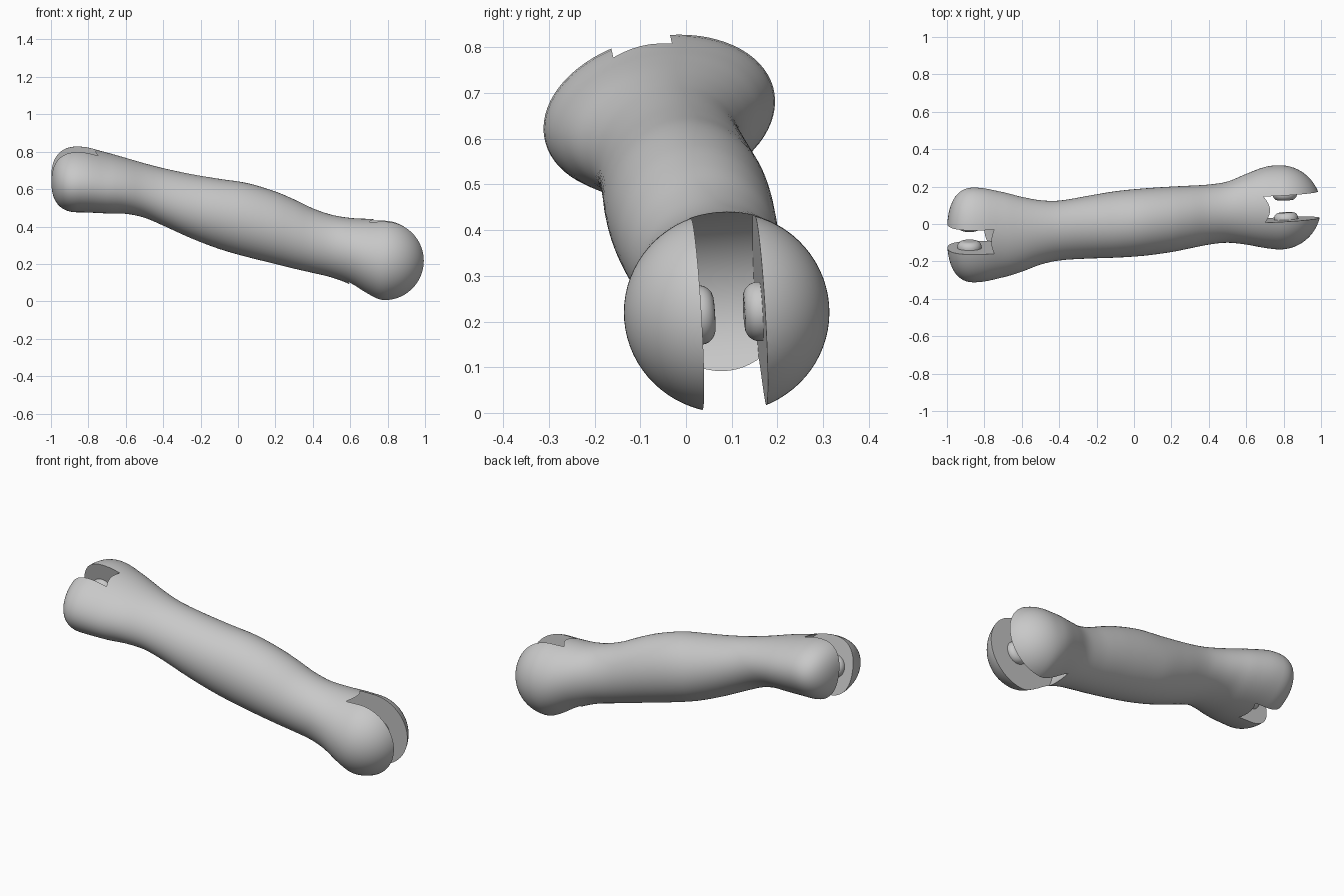
import bpy, bmesh, math
from mathutils import Vector

cube = bpy.data.objects.get("Cube")
if cube:
    bpy.data.objects.remove(cube, do_unlink=True)

grey = bpy.data.materials.new("light grey")
grey.use_nodes = True
COLOUR = (0.58, 0.58, 0.58, 1)
grey.diffuse_color = COLOUR
grey.node_tree.nodes["Principled BSDF"].inputs["Base Color"].default_value = COLOUR

# Shaft stations: x, back y, front y, top z, bottom z
STATIONS = [
    (-0.85, 0.195, -0.312, 0.828, 0.476),
    (-0.70, 0.170, -0.285, 0.795, 0.470),
    (-0.60, 0.145, -0.255, 0.767, 0.468),
    (-0.50, 0.127, -0.217, 0.738, 0.447),
    (-0.40, 0.125, -0.195, 0.712, 0.405),
    (-0.25, 0.150, -0.185, 0.680, 0.337),
    (-0.10, 0.175, -0.180, 0.655, 0.280),
    (0.05, 0.190, -0.170, 0.632, 0.237),
    (0.20, 0.200, -0.150, 0.587, 0.200),
    (0.30, 0.205, -0.130, 0.545, 0.175),
    (0.40, 0.211, -0.110, 0.497, 0.152),
    (0.50, 0.227, -0.100, 0.463, 0.128),
    (0.60, 0.268, -0.110, 0.446, 0.090),
    (0.70, 0.305, -0.128, 0.441, 0.030),
    (0.78, 0.314, -0.136, 0.440, 0.000),
]
SIDES = 72


def slope(i, k):
    """Tangent of column k at station i, flat at both ends."""
    if i in (0, len(STATIONS) - 1):
        return 0
    a, b = STATIONS[i - 1], STATIONS[i + 1]
    return (b[k] - a[k]) / (b[0] - a[0])


def station_between(i, t):
    """Smooth blend of station i and the next one."""
    a, b = STATIONS[i], STATIONS[i + 1]
    h = b[0] - a[0]
    out = [a[0] + h * t]
    for k in range(1, 5):
        out.append((2*t**3 - 3*t*t + 1) * a[k] + (3*t*t - 2*t**3) * b[k]
                   + h * ((t**3 - 2*t*t + t) * slope(i, k) + (t**3 - t*t) * slope(i + 1, k)))
    return out


def ring(bm, s, scale=1):
    """Oval cross-section, leaning over towards the upper joint."""
    x, y1, y0, z1, z0 = s
    lean = 0.17 * min(1, max(0, (-0.1 - x) / 0.6))
    verts = []
    for k in range(SIDES):
        a = math.tau * k / SIDES
        verts.append(bm.verts.new((x, (y1 + y0) / 2 + scale * (y1 - y0) / 2 * math.cos(a),
                                   (z1 + z0) / 2 + scale * (z1 - z0) / 2 * math.sin(a + lean))))
    return verts


def cap(bm, s, length, power):
    """Rings of a rounded end, from the station outwards."""
    rings = []
    for k in range(1, 19):
        u = math.sin(math.radians(min(89.5, k * 5)))
        rings.append(ring(bm, [s[0] + length * u] + list(s[1:]), (1 - u**power) ** (1 / power)))
    return rings


def finish(ob):
    bpy.ops.object.select_all(action='DESELECT')
    ob.select_set(True)
    bpy.context.view_layer.objects.active = ob
    for m in list(ob.modifiers):
        bpy.ops.object.modifier_apply(modifier=m.name)
    bpy.ops.object.shade_smooth_by_angle(angle=math.radians(35))


def disc(name, centre, axis, radius, depth, sides=64):
    bpy.ops.mesh.primitive_cylinder_add(vertices=sides, radius=radius, depth=depth, location=centre)
    ob = bpy.context.object
    ob.name = name
    ob.rotation_mode = 'QUATERNION'
    ob.rotation_quaternion = axis.to_track_quat('Z', 'Y')
    ob.data.materials.append(grey)
    return ob


# Limb body with a rounded knob at each end
bm = bmesh.new()
rings = cap(bm, STATIONS[0], -0.15, 2.5)[::-1]
for i in range(len(STATIONS) - 1):
    rings += [ring(bm, station_between(i, t / 4)) for t in range(4)]
rings.append(ring(bm, STATIONS[-1]))
rings += cap(bm, STATIONS[-1], 0.22, 2)
for a, b in zip(rings, rings[1:]):
    for k in range(SIDES):
        n = (k + 1) % SIDES
        bm.faces.new((a[k], a[n], b[n], b[k]))
bm.faces.new(rings[0])
bm.faces.new(rings[-1])
bmesh.ops.recalc_face_normals(bm, faces=bm.faces)
mesh = bpy.data.meshes.new("limb_body")
bm.to_mesh(mesh)
bm.free()
body = bpy.data.objects.new("limb_body", mesh)
bpy.context.collection.objects.link(body)
mesh.materials.append(grey)

# Joints: name, slot centre, slot axis, slot radius, slot half width, pin centre
JOINTS = [
    ("upper", (-0.86, -0.063, 0.652), (0, 0.975, 0.22), 0.183, 0.066, (-0.88, -0.063, 0.652)),
    ("lower", (0.785, 0.0935, 0.22), (-0.05, 1, 0.06), 0.228, 0.070, (0.81, 0.0945, 0.218)),
]
cutters = []
for name, centre, axis, radius, half, pin_centre in JOINTS:
    axis = Vector(axis).normalized()
    # Round-bottomed slot through the knob
    cutter = disc(name + "_slot_cutter", centre, axis, radius, 2 * half, 96)
    cutter.hide_render = True
    cutters.append(cutter)
    mod = body.modifiers.new(name + "_slot", 'BOOLEAN')
    mod.operation = 'DIFFERENCE'
    mod.solver = 'EXACT'
    mod.object = cutter
    # Rounded pin on each wall of the slot
    for side, sign in (("front", -1), ("back", 1)):
        pin = disc(f"{name}_{side}_pin", Vector(pin_centre) + axis * half * sign, axis, 0.065, 0.075)
        bevel = pin.modifiers.new("rounding", 'BEVEL')
        bevel.width = 0.032
        bevel.segments = 6
        finish(pin)

finish(body)
for cutter in cutters:
    bpy.data.objects.remove(cutter, do_unlink=True)
